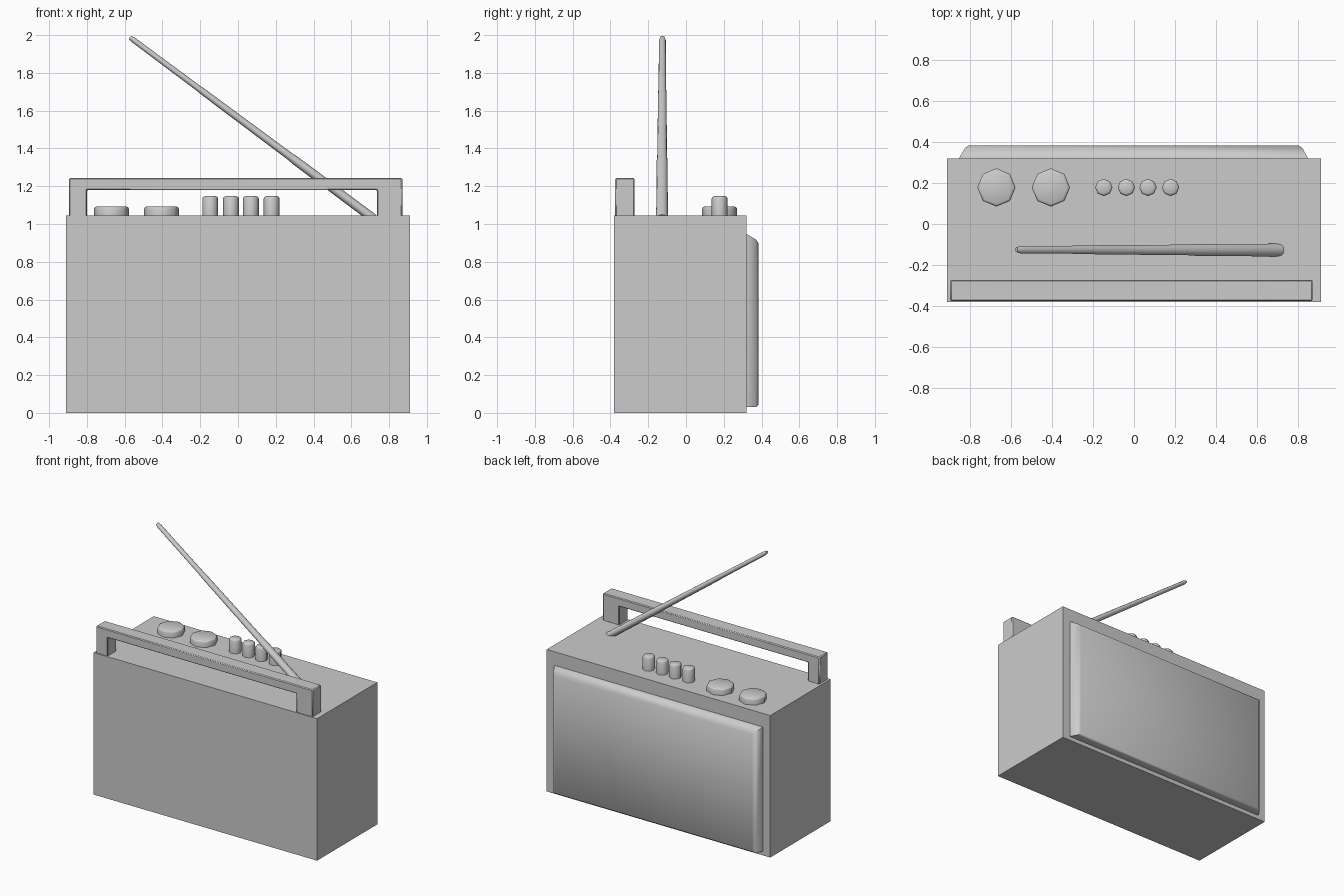
import bpy, bmesh, math
from mathutils import Vector, Matrix

if "Cube" in bpy.data.objects:
    bpy.data.objects.remove(bpy.data.objects["Cube"])


def finish(name, bm, bevel=0.0, angle=35):
    bmesh.ops.recalc_face_normals(bm, faces=bm.faces)
    mesh = bpy.data.meshes.new(name)
    bm.to_mesh(mesh)
    bm.free()
    obj = bpy.data.objects.new(name, mesh)
    bpy.context.collection.objects.link(obj)
    bpy.ops.object.select_all(action='DESELECT')
    obj.select_set(True)
    bpy.context.view_layer.objects.active = obj
    if bevel:
        mod = obj.modifiers.new("soft_edges", 'BEVEL')
        mod.width, mod.segments = bevel, 1
    bpy.ops.object.shade_smooth_by_angle(angle=math.radians(angle))
    return obj


def loft(name, rings, bevel=0.0, angle=35):
    """Skin a series of matching rings and cap both ends."""
    bm = bmesh.new()
    rows = [[bm.verts.new(p) for p in ring] for ring in rings]
    for a, b in zip(rows, rows[1:]):
        for i in range(len(a)):
            j = (i + 1) % len(a)
            bm.faces.new((a[i], a[j], b[j], b[i]))
    bm.faces.new(rows[0])
    bm.faces.new(rows[-1])
    return finish(name, bm, bevel, angle)


def rect(y, x0, x1, z0, z1):
    return [(x0, y, z0), (x1, y, z0), (x1, y, z1), (x0, y, z1)]


# Case
loft("case", [rect(y, -0.91, 0.91, 0, 1.045) for y in (-0.38, 0.32)])

# Raised back panel with sloping top and sides
loft("back_panel", [rect(0.31, -0.85, 0.845, 0.03, 0.945),
                    rect(0.325, -0.85, 0.845, 0.03, 0.945),
                    rect(0.37, -0.823, 0.82, 0.03, 0.918),
                    rect(0.383, -0.805, 0.80, 0.042, 0.90)], angle=50)

# Carrying handle: arch profile extruded in depth
arch = [(-0.895, 1.04), (-0.895, 1.243), (0.87, 1.243), (0.87, 1.04),
        (0.735, 1.04), (0.735, 1.18), (-0.80, 1.18), (-0.80, 1.04)]
loft("handle", [[(x, y, z) for x, z in arch] for y in (-0.375, -0.272)], bevel=0.006)


# Knobs and push buttons: eight-sided with a bevelled rim
def knob(name, x, radius, top):
    profile = [(radius, 1.04), (radius, top - 0.012),
               (radius - 0.004, top - 0.004), (radius - 0.012, top)]
    loft(name, [[(x + r * math.cos(k * math.pi / 4), 0.178 + r * math.sin(k * math.pi / 4), z)
                 for k in range(8)] for r, z in profile], angle=50)


for n, x in enumerate((-0.67, -0.405)):
    knob(f"dial_{n + 1}", x, 0.093, 1.092)
for n, x in enumerate((-0.147, -0.037, 0.068, 0.178)):
    knob(f"button_{n + 1}", x, 0.042, 1.147)

# Telescopic aerial: flattened tapering rod
start, end = Vector((0.715, -0.127, 1.03)), Vector((-0.572, -0.125, 1.988))
axis = (end - start).normalized()
side = Vector((0, 1, 0))
up = axis.cross(side).normalized()
rod = [(0, 0.031), (0.32, 0.029), (0.34, 0.026), (0.70, 0.022),
       (0.72, 0.020), (0.985, 0.018), (1.0, 0.012)]
loft("aerial", [[start.lerp(end, t) + side * r * math.cos(k * math.pi / 6)
                 + up * r * 0.8 * math.sin(k * math.pi / 6) for k in range(12)]
                for t, r in rod], angle=50)
